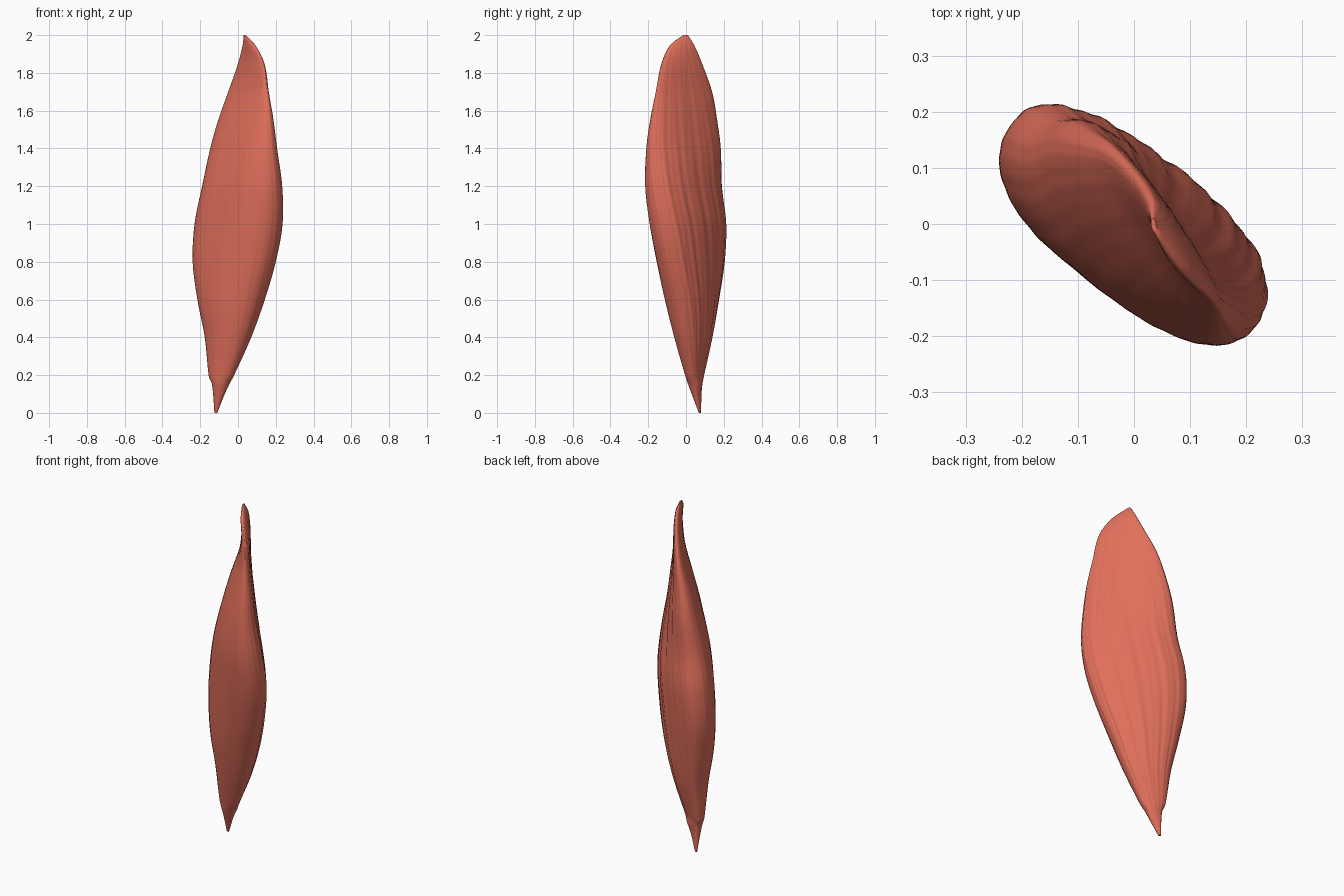
import bpy, bmesh, math

if "Cube" in bpy.data.objects:
    bpy.data.objects.remove(bpy.data.objects["Cube"])

# Section table: z, x min, x max, y min, y max, half thickness across the diagonal
SECTIONS = [
    (0.00, -.125, -.110, .068, .080, .006),
    (0.10, -.132, -.070, .030, .082, .026),
    (0.16, -.140, -.042, .008, .088, .042),
    (0.19, -.154, -.025, -.002, .094, .048),
    (0.40, -.176, .070, -.062, .140, .095),
    (0.60, -.215, .142, -.112, .175, .130),
    (0.80, -.240, .200, -.155, .205, .145),
    (1.00, -.230, .236, -.192, .213, .148),
    (1.20, -.190, .234, -.216, .190, .132),
    (1.40, -.147, .207, -.210, .184, .102),
    (1.55, -.105, .188, -.190, .165, .075),
    (1.70, -.052, .163, -.160, .138, .050),
    (1.85, .000, .140, -.130, .085, .038),
    (1.95, .025, .090, -.082, .042, .029),
    (2.00, .030, .040, -.014, .010, .008),
]
RINGS, SIDES = 80, 120


def slope(i, k):
    a, b = SECTIONS[max(i - 1, 0)], SECTIONS[min(i + 1, len(SECTIONS) - 1)]
    return (b[k] - a[k]) / (b[0] - a[0])


def sample(z):
    """Smooth interpolation of the section table."""
    i = 0
    while i < len(SECTIONS) - 2 and z > SECTIONS[i + 1][0]:
        i += 1
    p, q = SECTIONS[i], SECTIONS[i + 1]
    d = q[0] - p[0]
    t = (z - p[0]) / d
    return [(2*t**3 - 3*t**2 + 1) * p[k] + (t**3 - 2*t**2 + t) * d * slope(i, k)
            + (3*t**2 - 2*t**3) * q[k] + (t**3 - t**2) * d * slope(i + 1, k)
            for k in range(1, 6)]


def fibre(t, z):
    """Lengthwise grooves, strongest on the back right face and the edges."""
    w = 0.2 + 0.8 * max(0, math.sin(t + 0.25))
    s = (0.8 * math.sin(17*t + 2.2*z + math.sin(3*z)) + 0.8 * math.sin(31*t - 2.6*z + 1.3)
         + 0.4 * math.sin(9*t + 1.4*z))
    return 1 + 0.02 * w * s


def power(val, e):
    return math.copysign(abs(val) ** e, val)


def ring(z):
    x0, x1, y0, y1, h = sample(z)
    a, b = (x1 - x0) / 2, (y1 - y0) / 2
    # correlation that gives a slanted oval with the wanted thickness
    c = max(-.985, min(.2, (2*h*h - a*a - b*b) / (2*a*b)))
    m, r = (a*a + b*b) / 2, math.hypot((a*a - b*b) / 2, a*b*c)
    l1, l2 = math.sqrt(m + r), math.sqrt(max(m - r, 1e-7))
    th = 0.5 * math.atan2(2*a*b*c, a*a - b*b)
    pts = []
    for i in range(SIDES):
        t = 2 * math.pi * i / SIDES
        f = fibre(t, z)
        u = l1 * power(math.cos(t), .92) * (1 + (f - 1) * .5)
        # the back right face is flatter than the front left one
        flat = (.78, .75) if math.sin(t) > 0 else (1, .92)
        v = l2 * flat[0] * power(math.sin(t), flat[1]) * f
        pts.append((u*math.cos(th) - v*math.sin(th), u*math.sin(th) + v*math.cos(th)))
    xs, ys = [p[0] for p in pts], [p[1] for p in pts]

    def fit(val, s, lo, hi):
        return lo + (val - min(s)) / (max(s) - min(s)) * (hi - lo)
    return [(fit(x, xs, x0, x1), fit(y, ys, y0, y1), z) for x, y in pts]


# Muscle belly: lofted sections with capped tips
bm = bmesh.new()
zs = sorted({round(2 * i / RINGS, 4) for i in range(RINGS + 1)} | {.16, .19, 1.99})
loops = [[bm.verts.new(p) for p in ring(z)] for z in zs]
for lo, hi in zip(loops, loops[1:]):
    for i in range(SIDES):
        j = (i + 1) % SIDES
        bm.faces.new((lo[i], lo[j], hi[j], hi[i]))
bm.faces.new(loops[0][::-1])
bm.faces.new(loops[-1])
bmesh.ops.recalc_face_normals(bm, faces=bm.faces)
mesh = bpy.data.meshes.new("muscle_belly")
bm.to_mesh(mesh)
bm.free()
obj = bpy.data.objects.new("muscle_belly", mesh)
bpy.context.collection.objects.link(obj)

# Muscle colour
mat = bpy.data.materials.new("muscle_red")
mat.diffuse_color = (0.75, 0.16, 0.105, 1)
mat.use_nodes = True
mat.node_tree.nodes["Principled BSDF"].inputs["Base Color"].default_value = mat.diffuse_color
mesh.materials.append(mat)

bpy.context.view_layer.objects.active = obj
obj.select_set(True)
bpy.ops.object.shade_smooth_by_angle(angle=math.radians(50))
